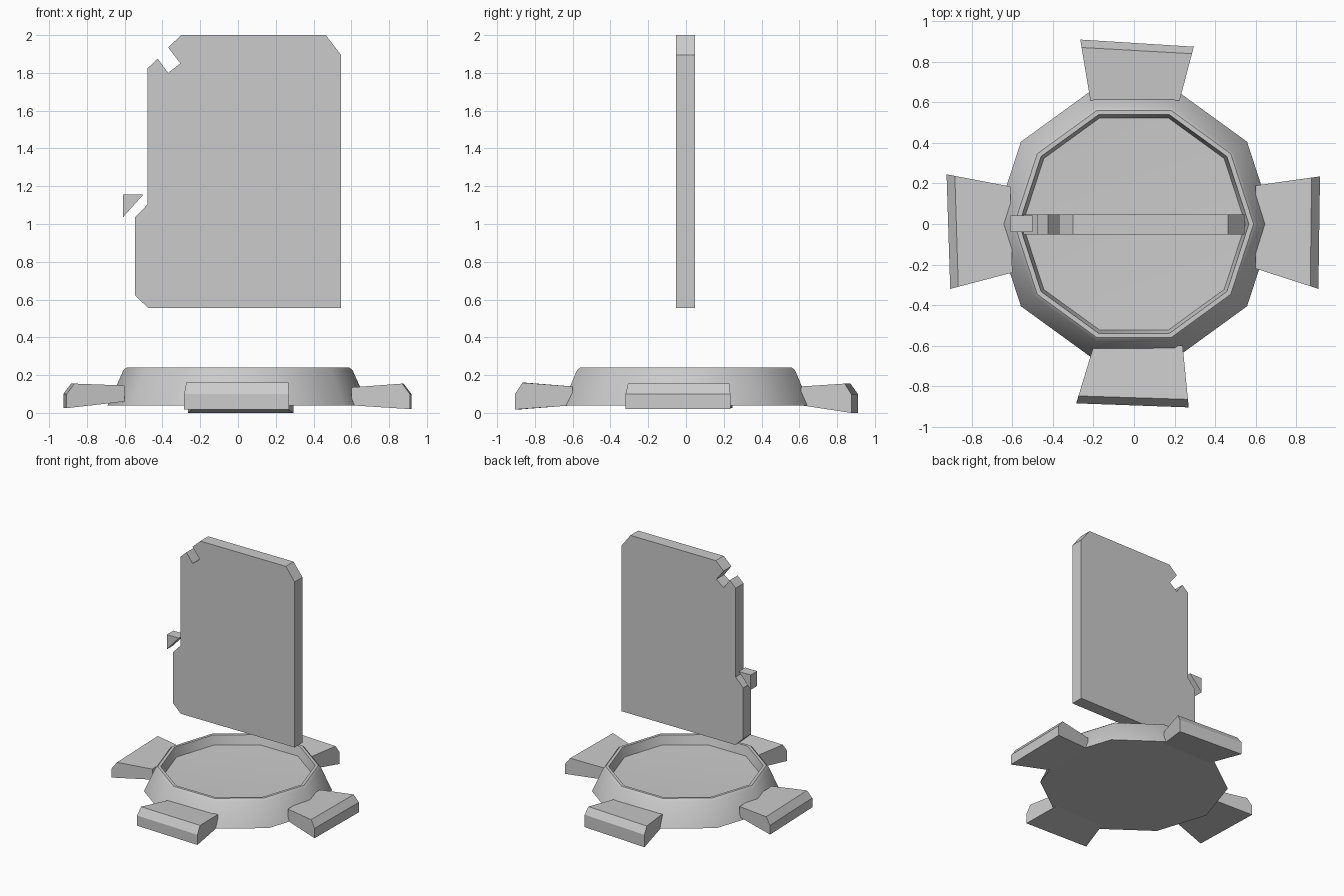
import bpy, bmesh, math

if "Cube" in bpy.data.objects:
    bpy.data.objects.remove(bpy.data.objects["Cube"])

def finish(bm, name, smooth=None):
    bmesh.ops.recalc_face_normals(bm, faces=bm.faces)
    me = bpy.data.meshes.new(name)
    bm.to_mesh(me)
    bm.free()
    ob = bpy.data.objects.new(name, me)
    bpy.context.collection.objects.link(ob)
    if smooth:
        bpy.ops.object.select_all(action='DESELECT')
        ob.select_set(True)
        bpy.context.view_layer.objects.active = ob
        bpy.ops.object.shade_smooth_by_angle(angle=math.radians(smooth))
    return ob

def slab(name, outline, y0, y1):
    """Extrude an x-z outline from y0 to y1."""
    bm = bmesh.new()
    face = bm.faces.new([bm.verts.new((x, y0, z)) for x, z in outline])
    ext = bmesh.ops.extrude_face_region(bm, geom=[face])
    verts = [g for g in ext['geom'] if isinstance(g, bmesh.types.BMVert)]
    bmesh.ops.translate(bm, verts=verts, vec=(0, y1 - y0, 0))
    return finish(bm, name)

def lofted(bm, rings):
    """Bridge consecutive rings and cap both ends."""
    rings = [[bm.verts.new(p) for p in r] for r in rings]
    for a, b in zip(rings, rings[1:]):
        for i in range(len(a)):
            j = (i + 1) % len(a)
            bm.faces.new((a[i], a[j], b[j], b[i]))
    bm.faces.new(rings[0])
    bm.faces.new(rings[-1])

# Ten-sided dish base: radius, height
profile = [(.69, .04), (.607, .225), (.59, .24), (.567, .24), (.55, .165), (.34, .158)]
bm = bmesh.new()
lofted(bm, [[(r * math.cos(i * math.pi / 5), r * math.sin(i * math.pi / 5), z)
             for i in range(10)] for r, z in profile])
finish(bm, "dish_base", 40)

# Four uneven feet: each side is (inner xy, outer xy), then bottom and top heights
feet = {
    "right_foot": ((.60, -.22), (.91, -.32), (.60, .19), (.918, .235), .04, .02, .135, .155),
    "left_foot": ((-.61, .185), (-.925, .245), (-.60, -.24), (-.907, -.32), .06, .025, .145, .155),
    "back_foot": ((.225, .61), (.295, .875), (-.215, .61), (-.265, .91), .04, .003, .14, .155),
    "front_foot": ((-.20, -.605), (-.285, -.885), (.24, -.60), (.27, -.905), .04, .018, .14, .16),
}
for name, (in_a, out_a, in_b, out_b, zb_in, zb_out, zt_in, zt_out) in feet.items():
    def side(inner, outer):
        steps = [(0, zb_in), (1, zb_out), (1, .10), (.87, zt_out), (0, zt_in)]
        return [(inner[0] + (outer[0] - inner[0]) * t,
                 inner[1] + (outer[1] - inner[1]) * t, z) for t, z in steps]
    bm = bmesh.new()
    lofted(bm, [side(in_a, out_a), side(in_b, out_b)])
    # Rest the lowest foot on the ground
    if name == "back_foot":
        for v in bm.verts:
            if v.co.z < .01:
                v.co.z = 0
    finish(bm, name)

# Floating chipped panel
slab("panel", [(-.475, .555), (.545, .555), (.545, 1.895), (.465, 2), (-.30, 2),
               (-.37, 1.935), (-.305, 1.85), (-.37, 1.80), (-.425, 1.875), (-.478, 1.825),
               (-.478, 1.105), (-.545, 1.035), (-.545, .622)], -.053, .047)

# Broken-off shard
slab("shard", [(-.61, 1.155), (-.61, 1.035), (-.502, 1.155)], -.04, .043)
